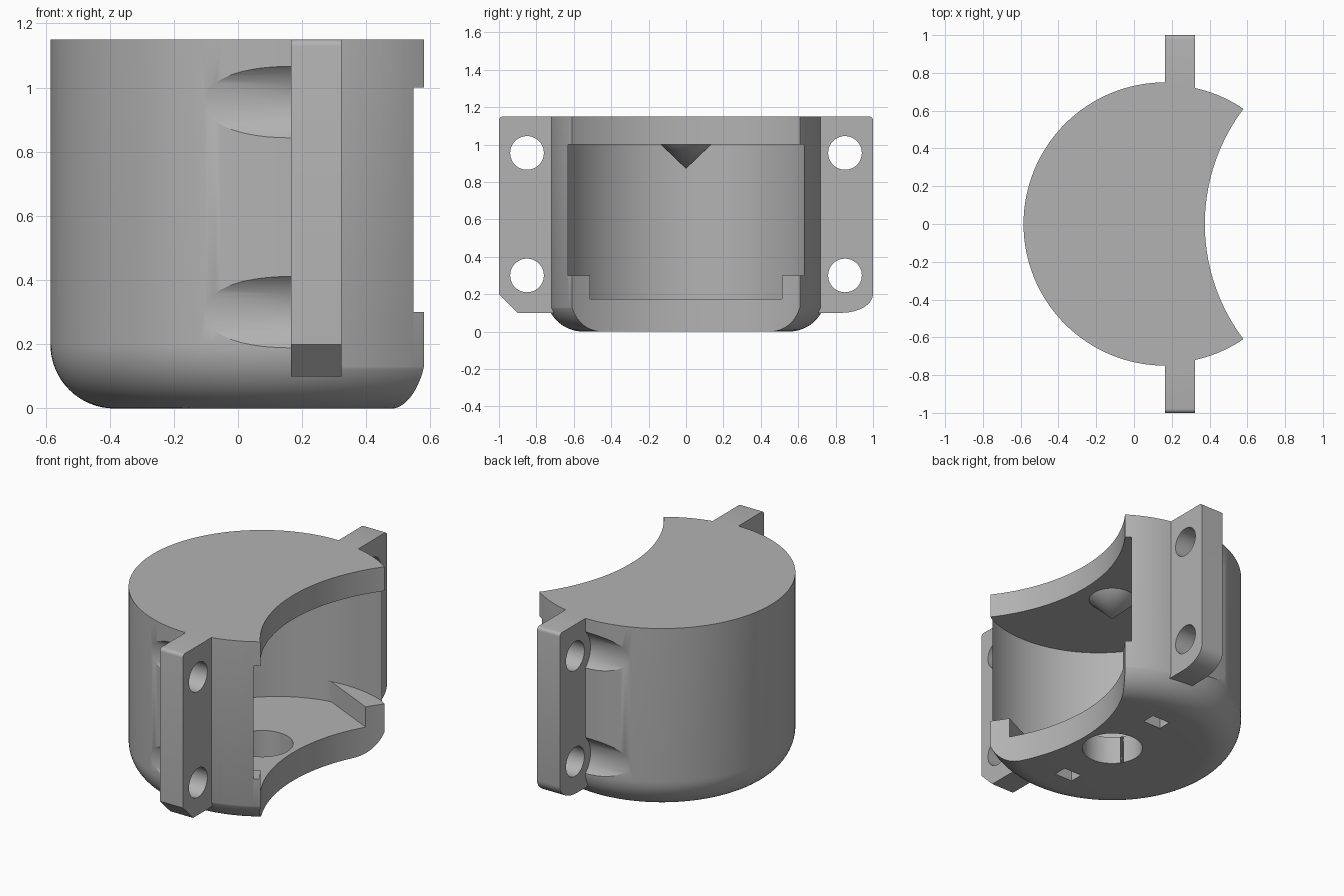
import bpy, bmesh
from math import sin, cos, pi, tau
from mathutils import Matrix

cube = bpy.data.objects.get("Cube")
if cube:
    bpy.data.objects.remove(cube, do_unlink=True)

grey = bpy.data.materials.new("plain grey")
grey.use_nodes = True
grey.diffuse_color = (0.45, 0.45, 0.45, 1)
grey.node_tree.nodes["Principled BSDF"].inputs["Base Color"].default_value = grey.diffuse_color

AXIS = 0.165   # x of the body's centre line
TOP = 1.15


def finish(bm, name):
    bmesh.ops.recalc_face_normals(bm, faces=bm.faces)
    mesh = bpy.data.meshes.new(name)
    bm.to_mesh(mesh)
    bm.free()
    mesh.materials.append(grey)
    obj = bpy.data.objects.new(name, mesh)
    bpy.context.collection.objects.link(obj)
    return obj


def prism(name, points, low, high, along_x=False):
    """Extrude an outline along z, or a (y, z) outline along x."""
    bm = bmesh.new()
    place = (lambda p, t: (t, p[0], p[1])) if along_x else (lambda p, t: (p[0], p[1], t))
    face = bm.faces.new([bm.verts.new(place(p, low)) for p in points])
    extruded = bmesh.ops.extrude_face_region(bm, geom=[face])["geom"]
    shift = place((0, 0), high - low)
    bmesh.ops.translate(bm, vec=shift, verts=[v for v in extruded if isinstance(v, bmesh.types.BMVert)])
    return finish(bm, name)


def arc(cx, cy, r, start=0, end=tau, n=96, closed=False):
    steps = n - 1 if closed else n
    return [(cx + r * cos(start + (end - start) * i / steps),
             cy + r * sin(start + (end - start) * i / steps)) for i in range(n)]


def lathe(name, profile, segments=128):
    """Spin an (r, z) profile that starts and ends on the axis."""
    bm = bmesh.new()
    verts = [bm.verts.new((r, 0, z)) for r, z in profile]
    edges = [bm.edges.new(pair) for pair in zip(verts, verts[1:])]
    bmesh.ops.spin(bm, geom=verts + edges, cent=(0, 0, 0), axis=(0, 0, 1),
                   angle=tau, steps=segments, use_duplicate=False)
    bmesh.ops.remove_doubles(bm, verts=bm.verts, dist=0.0001)
    bmesh.ops.translate(bm, vec=(AXIS, 0, 0), verts=bm.verts)
    return finish(bm, name)


def combine(target, tool, operation="DIFFERENCE"):
    mod = target.modifiers.new(tool.name, "BOOLEAN")
    mod.operation, mod.solver, mod.object = operation, "EXACT", tool
    tool.hide_render = True
    bpy.context.view_layer.objects.active = target
    bpy.ops.object.modifier_apply(modifier=mod.name)
    bpy.data.objects.remove(tool, do_unlink=True)


# Round housing with a filleted bottom
fillet = arc(0.55, 0.2, 0.2, -pi / 2, 0, 17, True)
housing = lathe("housing", [(0, 0)] + fillet + [(0.75, TOP), (0, TOP)])

# Right half is turned slightly slimmer
half = 1.45
ring = arc(AXIS, 0, 0.95, -half, half, 48, True) + arc(AXIS, 0, 0.737, half, -half, 64, True)
combine(housing, prism("slimming_ring", ring, -0.1, TOP + 0.1))

# Bolt head grooves beside the flanges
for y in (-0.85, 0.85):
    for z in (0.3, 0.955):
        combine(housing, prism("bolt_groove", arc(y, z, 0.15, n=64), -0.8, AXIS, True))

# Bolting flanges: chamfered foot in front, rounded foot behind
front_foot = [(0.9, 0.1), (1, 0.2)]
back_foot = [(0.83 + 0.17 * sin(a * pi / 16), 0.2 - 0.1 * cos(a * pi / 16)) for a in range(9)]
for side, name, foot in ((-1, "front_flange", front_foot), (1, "back_flange", back_foot)):
    outline = [(0.7, 0.1)] + foot + arc(0.98, TOP - 0.02, 0.02, 0, pi / 2, 5, True) + [(0.7, TOP)]
    flange = prism(name, [(side * y, z) for y, z in outline], AXIS, 0.322, True)
    for z in (0.3, 0.955):
        combine(flange, prism("bolt_hole", arc(side * 0.85, z, 0.09, n=48), 0, 0.5, True))
    combine(housing, flange, "UNION")

# Concave open side
combine(housing, prism("concave_cut", arc(1.385, 0, 1.01, n=192), -0.1, TOP + 0.1))

# Chamber, narrowed near the floor by a ledge at each tip
chamber = arc(0.271, 0, 0.688, n=128)
narrow = []
for x, y in chamber:
    limit = 0.68 - 0.47 * max(0, x - 0.163)
    narrow.append((x, max(-limit, min(limit, y))))
combine(housing, prism("lower_chamber", narrow, 0.175, 0.32))
combine(housing, prism("upper_chamber", chamber, 0.3, 1.0))

# Floor hole and two blind slots underneath
combine(housing, prism("floor_hole", arc(AXIS, 0, 0.175, n=64), -0.1, 0.25))
for y in (-0.4, 0.4):
    slot = [(AXIS + sx * 0.062, y + sy * 0.042) for sx, sy in ((-1, -1), (1, -1), (1, 1), (-1, 1))]
    combine(housing, prism("blind_slot", slot, -0.1, 0.1))

# Pointed centring cone under the ceiling
combine(housing, lathe("centring_cone", [(0, 0.87), (0.135, 1.0), (0.135, 1.03), (0, 1.03)], 64), "UNION")

# Smooth curved walls, sharp edges
bpy.ops.object.select_all(action="DESELECT")
housing.select_set(True)
bpy.context.view_layer.objects.active = housing
bpy.ops.object.shade_smooth_by_angle(angle=0.5)
